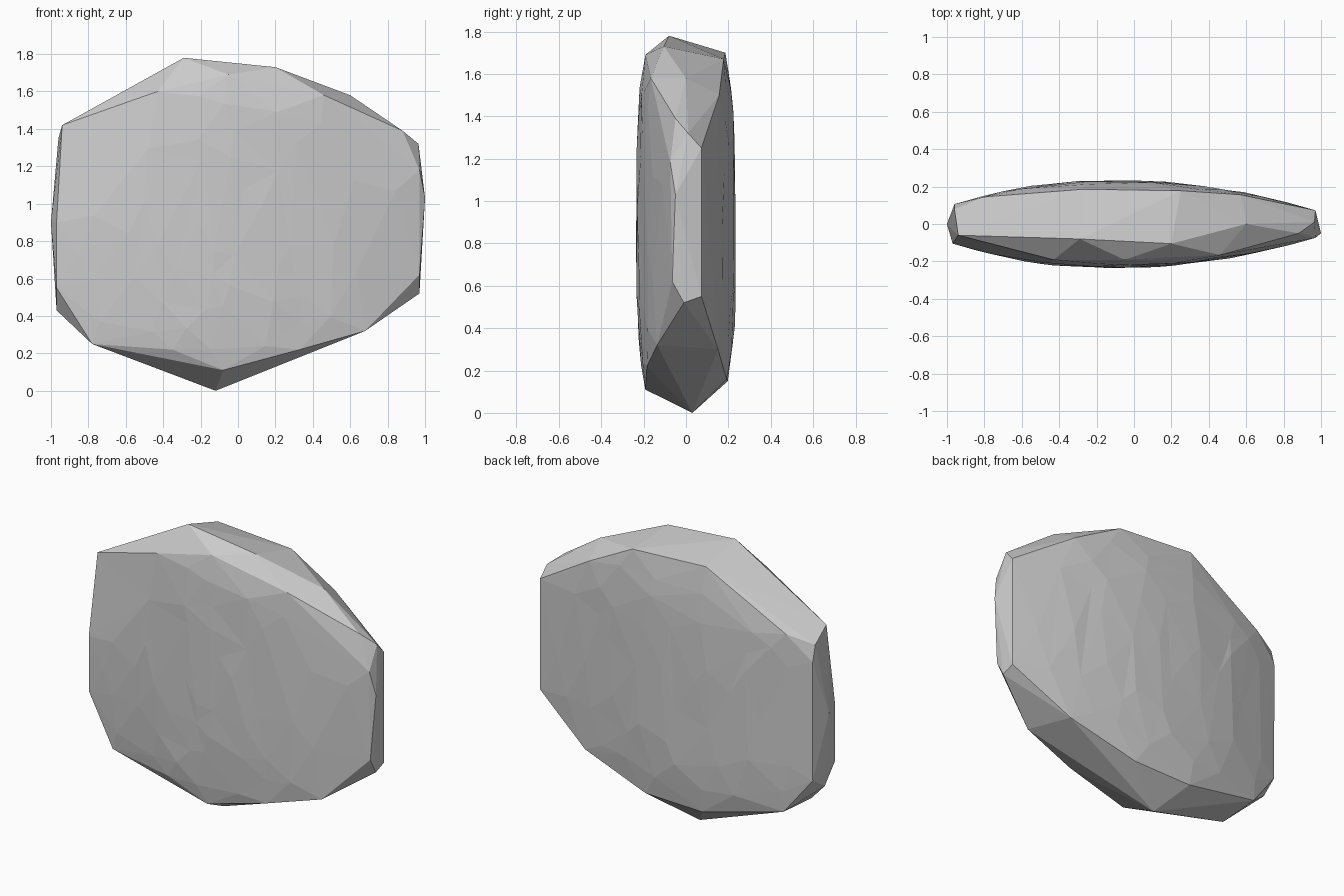
import bpy, bmesh, math, random

if "Cube" in bpy.data.objects:
    bpy.data.objects.remove(bpy.data.objects["Cube"])
random.seed(4)

# Irregular rim corners of the flat stone (x, y, z)
rim = [
    (-0.29, -0.08, 1.78), (0.20, -0.105, 1.73), (0.60, 0.0, 1.58), (0.88, -0.05, 1.39),
    (0.965, 0.01, 1.32), (1.0, -0.05, 1.03), (0.97, -0.065, 0.62), (0.97, -0.01, 0.52),
    (-0.12, 0.03, 0.0), (-0.97, 0.0, 0.43), (-1.0, 0.0, 0.90), (-0.94, -0.06, 1.42),
    (-0.96, 0.08, 1.35)]
# Edge of the front face, then of the back face (x, z)
front_edge = [(-0.05, 1.69), (0.46, 1.58), (0.97, 1.18), (0.68, 0.32), (0.33, 0.22),
              (-0.08, 0.11), (-0.35, 0.22), (-0.78, 0.25), (-0.97, 0.55), (-0.97, 0.90), (-0.43, 1.60)]
back_edge = [(-0.27, 1.70), (0.25, 1.67), (0.57, 1.50), (0.97, 1.25), (0.97, 0.55),
             (0.60, 0.30), (0.15, 0.16), (-0.25, 0.15), (-0.78, 0.27), (-0.96, 0.50),
             (-0.96, 1.25), (-0.80, 1.40)]


def bulge(x, z):
    """Half thickness of the stone at a point of its face."""
    u, w = x + 0.12, z - 0.9
    return 0.235 - (0.135 if u > 0 else 0.18) * u * u - 0.11 * w ** 4


def face_points(edge, side):
    """Face edge plus shrinking, jittered rings of facet corners."""
    pts = [(x, side * bulge(x, z), z) for x, z in edge]
    for scale, count in ((0.86, 17), (0.64, 13), (0.42, 9), (0.18, 5)):
        for i in range(count):
            a = (i + random.uniform(-0.3, 0.3)) / count * len(edge)
            k, t = int(a // 1) % len(edge), a % 1
            p, q = edge[k], edge[(k + 1) % len(edge)]
            s = scale + random.uniform(-0.06, 0.06)
            x = s * (p[0] + (q[0] - p[0]) * t)
            z = 0.9 + s * (p[1] + (q[1] - p[1]) * t - 0.9)
            pts.append((x, side * bulge(x, z), z))
    return pts


bm = bmesh.new()
for p in rim + face_points(front_edge, -1) + face_points(back_edge, 1):
    bm.verts.new(p)
hull = bmesh.ops.convex_hull(bm, input=bm.verts[:])
bmesh.ops.delete(bm, geom=[v for v in bm.verts if not v.link_faces], context='VERTS')

# Slight unevenness on the broad faces
for v in bm.verts:
    if abs(v.co.y) > 0.16 and 0.3 < v.co.z < 1.55:
        v.co.y += random.uniform(-0.004, 0.004)
bmesh.ops.recalc_face_normals(bm, faces=bm.faces[:])

mesh = bpy.data.meshes.new("flat_stone")
bm.to_mesh(mesh)
bm.free()
stone = bpy.data.objects.new("flat_stone", mesh)
bpy.context.collection.objects.link(stone)
